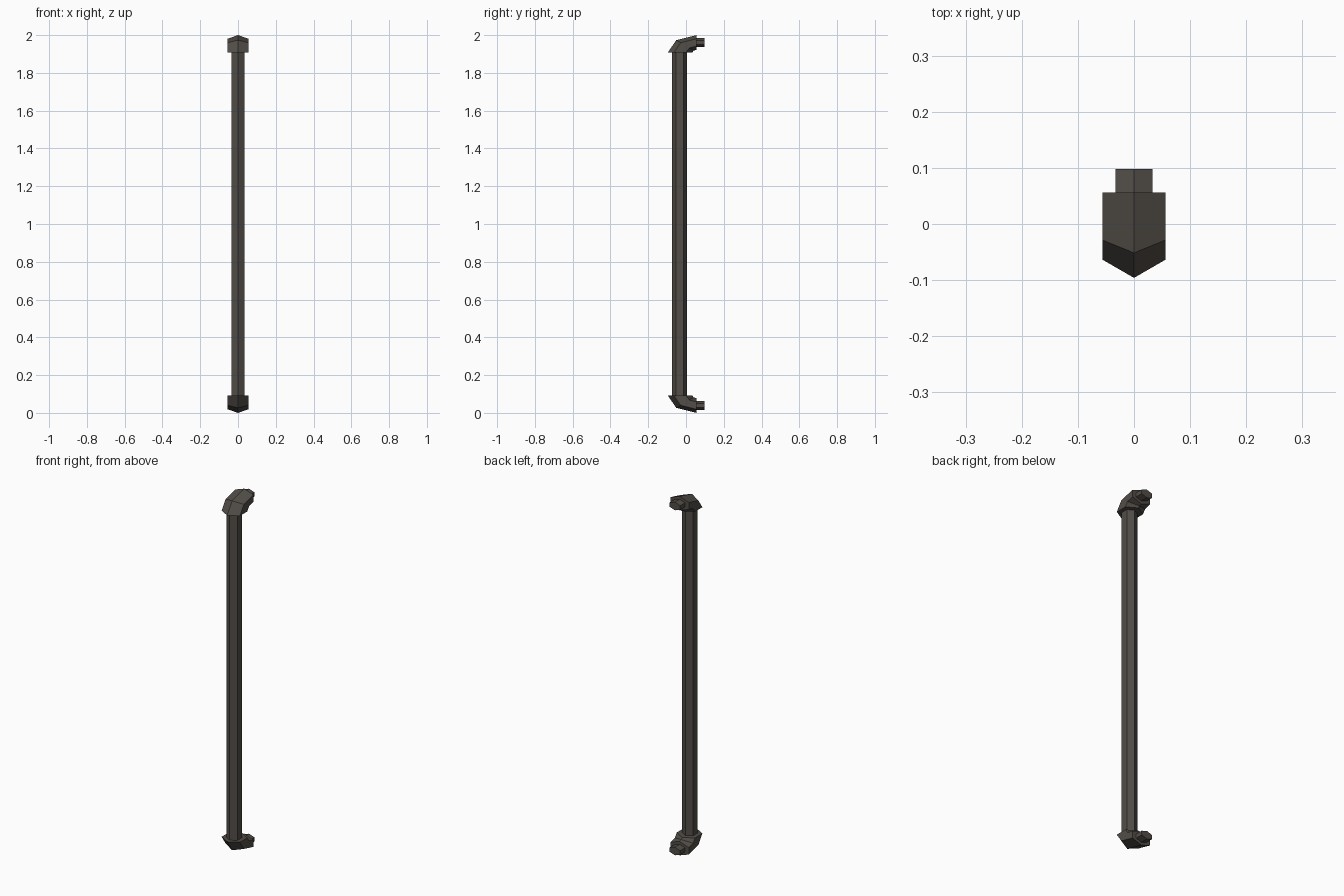
import bpy, bmesh, math
from mathutils import Vector

if "Cube" in bpy.data.objects:
    bpy.data.objects.remove(bpy.data.objects["Cube"])

SQUASH = 0.6          # the fittings are flattened vertically
BEND_Y, BEND_R = 0.056, 0.087
END_Z = 2.0 - 0.065 * SQUASH
BEND_Z = END_Z - BEND_R * SQUASH

mat = bpy.data.materials.new("dark_metal")
mat.diffuse_color = (0.085, 0.075, 0.065, 1)
mat.use_nodes = True
mat.node_tree.nodes["Principled BSDF"].inputs["Base Color"].default_value = mat.diffuse_color


def ring(cy, cz, radius, angle, squash=1.0):
    """Hexagon whose points lie in the bend plane; angle 0 = horizontal ring."""
    out = []
    for i in range(6):
        a = i * math.pi / 3
        u, x = radius * math.cos(a), radius * math.sin(a)
        out.append(Vector((x, cy - u * math.cos(angle),
                           cz + u * math.sin(angle) * squash)))
    return out


def loft(name, rings, flip=False):
    bm = bmesh.new()
    loops = []
    for r in rings:
        loops.append([bm.verts.new((p.x, p.y, 2 - p.z if flip else p.z)) for p in r])
    for a, b in zip(loops, loops[1:]):
        for i in range(6):
            j = (i + 1) % 6
            bm.faces.new((a[i], a[j], b[j], b[i]))
    bm.faces.new(loops[0])
    bm.faces.new(loops[-1])
    bmesh.ops.recalc_face_normals(bm, faces=bm.faces)
    me = bpy.data.meshes.new(name)
    bm.to_mesh(me)
    bm.free()
    me.materials.append(mat)
    ob = bpy.data.objects.new(name, me)
    bpy.context.collection.objects.link(ob)


# Long straight hexagonal pipe
loft("pipe", [ring(-0.034, z, 0.039, 0) for z in (2 - BEND_Z - 0.01, BEND_Z + 0.01)])

# Elbow fittings and short wall stubs, top and mirrored bottom
for label, flip in (("top", False), ("bottom", True)):
    elbow = []
    for k in range(3):
        t = k * math.pi / 4
        elbow.append(ring(BEND_Y - BEND_R * math.cos(t),
                          BEND_Z + BEND_R * math.sin(t) * SQUASH,
                          0.065, t, SQUASH))
    loft(label + "_elbow", elbow, flip)
    loft(label + "_stub", [ring(y, END_Z, 0.038, math.pi / 2, SQUASH)
                           for y in (0.045, 0.098)], flip)
